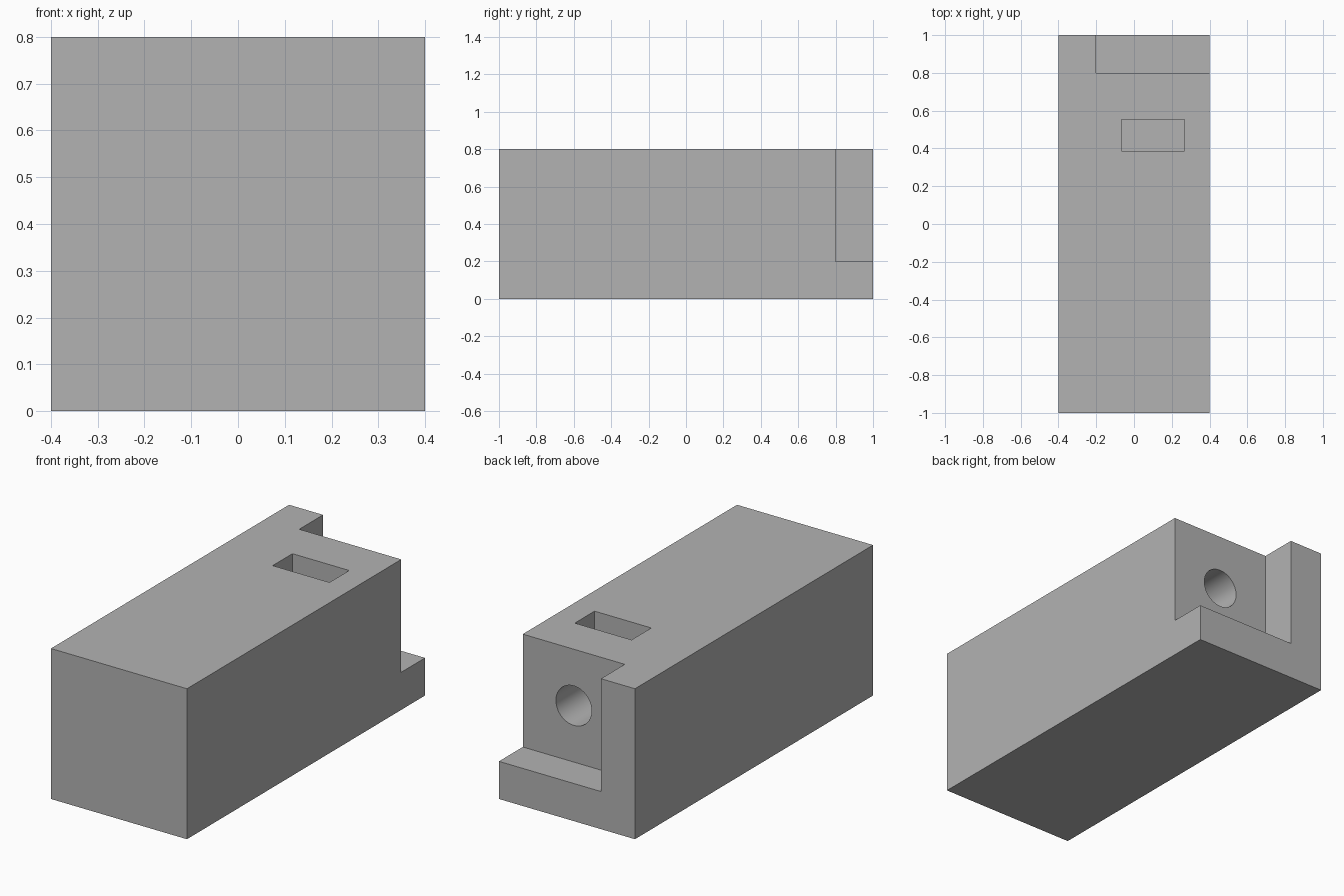
import bpy
from math import pi

cube = bpy.data.objects.get("Cube")
if cube:
    bpy.data.objects.remove(cube, do_unlink=True)

grey = bpy.data.materials.new("plain_grey")
grey.use_nodes = True
colour = (0.45, 0.45, 0.45, 1)
grey.diffuse_color = colour
for node in grey.node_tree.nodes:
    if node.type == 'BSDF_PRINCIPLED':
        node.inputs["Base Color"].default_value = colour


def box(name, low, high):
    """Box between two opposite corners."""
    centre = [(a + b) / 2 for a, b in zip(low, high)]
    bpy.ops.mesh.primitive_cube_add(size=1, location=centre)
    ob = bpy.context.object
    ob.name = name
    ob.scale = [b - a for a, b in zip(low, high)]
    bpy.ops.object.transform_apply(location=True, rotation=True, scale=True)
    ob.data.materials.append(grey)
    return ob


def bore(name, x, z, radius, y_start, y_end):
    """Round cutter running along y."""
    bpy.ops.mesh.primitive_cylinder_add(
        vertices=64, radius=radius, depth=y_end - y_start,
        location=(x, (y_start + y_end) / 2, z), rotation=(pi / 2, 0, 0))
    ob = bpy.context.object
    ob.name = name
    bpy.ops.object.transform_apply(location=True, rotation=True, scale=True)
    ob.data.materials.append(grey)
    return ob


def cut(target, cutter):
    """Subtract the cutter and discard it."""
    cutter.hide_render = True
    bpy.ops.object.select_all(action='DESELECT')
    target.select_set(True)
    bpy.context.view_layer.objects.active = target
    mod = target.modifiers.new(cutter.name, 'BOOLEAN')
    mod.operation = 'DIFFERENCE'
    mod.solver = 'EXACT'
    mod.object = cutter
    bpy.ops.object.modifier_apply(modifier=mod.name)
    bpy.data.objects.remove(cutter, do_unlink=True)


# Solid block
body = box("block_body", (-0.4, -1, 0), (0.4, 1, 0.8))

# Corner recess at the back, leaving a side wall and a low ledge
cut(body, box("back_recess", (-0.2, 0.8, 0.2), (0.6, 1.2, 1)))

# Nut slot dropped in from the top
cut(body, box("nut_slot", (-0.067, 0.387, 0.333), (0.267, 0.553, 1)))

# Screw hole through the recess face and past the slot
cut(body, bore("screw_hole", 0.1, 0.5, 0.105, 0.2, 0.9))

body.select_set(True)
bpy.context.view_layer.objects.active = body
bpy.ops.object.shade_smooth_by_angle(angle=pi / 6)
